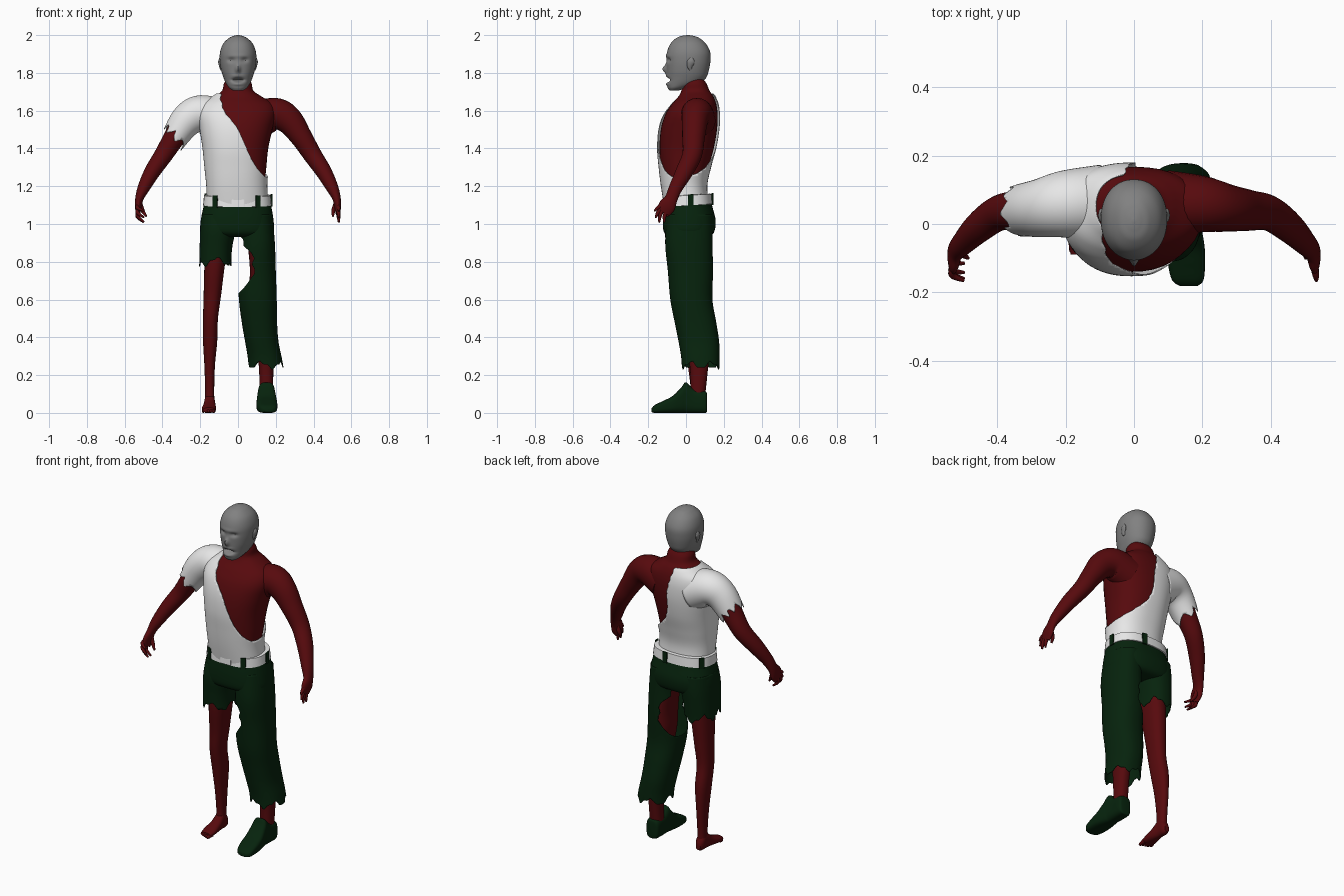
import bpy, bmesh
from math import sin, cos, pi, atan2, copysign, exp
from mathutils import Vector

cube = bpy.data.objects.get("Cube")
if cube:
    bpy.data.objects.remove(cube, do_unlink=True)


def material(name, color):
    mat = bpy.data.materials.new(name)
    mat.use_nodes = True
    mat.diffuse_color = (*color, 1)
    shader = mat.node_tree.nodes["Principled BSDF"]
    shader.inputs["Base Color"].default_value = (*color, 1)
    shader.inputs["Roughness"].default_value = 0.8
    return mat


red = material("dark red skin", (0.095, 0.003, 0.004))
green = material("dark green cloth", (0.002, 0.017, 0.004))
white = material("white cloth", (0.82, 0.82, 0.82))
grey = material("grey head", (0.22, 0.22, 0.22))
parts = []


def spline(rows, steps=6):
    """Smooth the rows of numbers with a Catmull-Rom spline."""
    out = []
    for i in range(len(rows) - 1):
        a, b, c, d = rows[max(i - 1, 0)], rows[i], rows[i + 1], rows[min(i + 2, len(rows) - 1)]
        for k in range(steps):
            t = k / steps
            out.append([q + t / 2 * (r - p + t * (2 * p - 5 * q + 4 * r - s + t * (3 * (q - r) + s - p)))
                        for p, q, r, s in zip(a, b, c, d)])
    return out + [list(rows[-1])]


def lerp_table(table, value):
    """Piecewise linear lookup in a table sorted by falling key."""
    for (k0, v0), (k1, v1) in zip(table, table[1:]):
        if value >= k1:
            return v0 + (v1 - v0) * min(1, (k0 - value) / (k0 - k1))
    return table[-1][1]


def zigzag(u):
    return abs((u % 1) * 2 - 1)


def trim(bm, keep):
    """Cut the surface where keep() is negative, sliding the border onto the cut."""
    bmesh.ops.triangulate(bm, faces=bm.faces[:])
    value = {v: keep(v.co) for v in bm.verts}
    moved = {}
    for v in bm.verts:
        if value[v] < 0:
            for e in v.link_edges:
                o = e.other_vert(v)
                if value[o] >= 0:
                    moved[v] = o.co.lerp(v.co, value[o] / (value[o] - value[v]))
    gone = [f for f in bm.faces if all(value[v] < 0 for v in f.verts)]
    for v, co in moved.items():
        v.co = co
    bmesh.ops.delete(bm, geom=gone, context="FACES")


def surface(name, rings, mat, keep=None, caps=True, shape=None):
    bm = bmesh.new()
    loops = [[bm.verts.new(p) for p in ring] for ring in rings]
    n = len(loops[0])
    for a, b in zip(loops, loops[1:]):
        for i in range(n):
            bm.faces.new((a[i], a[(i + 1) % n], b[(i + 1) % n], b[i]))
    if caps:
        bm.faces.new(loops[0])
        bm.faces.new(loops[-1])
    if keep:
        trim(bm, keep)
    if shape:
        for v in bm.verts:
            v.co = shape(v.co)
    bmesh.ops.recalc_face_normals(bm, faces=bm.faces[:])
    mesh = bpy.data.meshes.new(name)
    bm.to_mesh(mesh)
    bm.free()
    mesh.materials.append(mat)
    obj = bpy.data.objects.new(name, mesh)
    bpy.context.collection.objects.link(obj)
    parts.append(obj)
    return obj


def loft(name, rows, mat, n=40, power=2.3, along_y=False, steps=6, **options):
    """Rows are (level, x min, x max, depth min, depth max)."""
    rings = []
    for h, x0, x1, d0, d1 in spline(rows, steps):
        ring = []
        for i in range(n):
            c, s = cos(2 * pi * i / n), sin(2 * pi * i / n)
            x = (x0 + x1) / 2 + (x1 - x0) / 2 * copysign(abs(c) ** (2 / power), c)
            d = (d0 + d1) / 2 + (d1 - d0) / 2 * copysign(abs(s) ** (2 / power), s)
            ring.append((x, h, d) if along_y else (x, d, h))
        rings.append(ring)
    return surface(name, rings, mat, **options)


def tube(name, rows, mat, n=24, side=1, **options):
    """Rows are (x, y, z, thickness, breadth) along a limb."""
    path = spline(rows)
    rings = []
    for i, (x, y, z, ru, rv) in enumerate(path):
        t = Vector(path[min(i + 1, len(path) - 1)][:3]) - Vector(path[max(i - 1, 0)][:3])
        u = t.cross(Vector((0, 1, 0))).normalized()
        v = u.cross(t).normalized()
        ring = [Vector((x, y, z)) + u * ru * cos(2 * pi * k / n) + v * rv * sin(2 * pi * k / n) for k in range(n)]
        rings.append([Vector((p.x * side, p.y, p.z)) for p in ring])
    return surface(name, rings, mat, **options)


def grown(rows, e):
    return [(h, a - e, b + e, c - e, d + e) for h, a, b, c, d in rows]


# Torso and neck
torso = [(1.08, -.15, .15, -.1, .11), (1.2, -.155, .142, -.12, .1), (1.3, -.165, .15, -.132, .12),
         (1.4, -.175, .16, -.14, .147), (1.5, -.19, .182, -.133, .164), (1.58, -.2, .2, -.11, .167),
         (1.635, -.18, .185, -.075, .16), (1.675, -.125, .125, -.04, .145),
         (1.705, -.085, .082, -.025, .125), (1.745, -.074, .072, -.018, .108), (1.775, -.055, .055, 0, .085)]
loft("torso", torso, red)

# Torn shirt, cut along a diagonal on the front and the back
front_edge = [(1.72, -.11), (1.6, -.08), (1.5, 0), (1.4, .04), (1.3, .09), (1.25, .14), (1.2, .3)]
back_edge = [(1.72, -.04), (1.55, 0), (1.45, 0), (1.38, .02), (1.32, .08), (1.26, .15), (1.22, .3)]


def shirt_keep(p):
    back = min(1, max(0, (p.y + .03) / .1))
    edge = lerp_table(front_edge, p.z) * (1 - back) + lerp_table(back_edge, p.z) * back
    return min(edge + .008 * zigzag(p.z * 25) - p.x, 1.692 - p.z)


shirt = loft("torn_shirt", grown(torso[:-1], .013), white, n=80, keep=shirt_keep, caps=False)

# Arms, sleeve and hands
arm = [(.1, .062, 1.55, .1, .095), (.2, .058, 1.582, .086, .083), (.27, .047, 1.548, .074, .07),
       (.335, .04, 1.46, .058, .06), (.395, .032, 1.365, .049, .052), (.455, -.01, 1.275, .042, .046),
       (.5, -.055, 1.19, .032, .036), (.522, -.078, 1.135, .022, .034),
       (.528, -.1, 1.095, .018, .045), (.528, -.118, 1.06, .012, .036)]
fingers = [(-.125, 1.1, -.166, 1.07), (-.13, 1.085, -.16, 1.035), (-.125, 1.075, -.142, 1.01), (-.105, 1.07, -.115, 1.008)]
for side, label, curl in ((1, "left", .006), (-1, "right", -.03)):
    tube(label + "_arm", arm, red, side=side)
    for k, (y0, z0, y1, z1) in enumerate(fingers):
        tube(f"{label}_finger_{k + 1}",
             [(.528, y0, z0, .011, .011), (.532, (y0 + y1) / 2 - .004, (z0 + z1) / 2, .01, .01),
              (.528 + curl, y1, z1, .005, .005)], red, n=10, side=side)
    tube(label + "_thumb", [(.52, -.085, 1.11, .013, .013), (.505, -.088, 1.07, .011, .011),
                            (.5 + curl / 2, -.1, 1.04, .005, .005)], red, n=10, side=side)


def sleeve_keep(p):
    reach = -.75 * p.x - .66 * (p.z - 1.5)
    around = atan2(p.y - .05, p.z - 1.5 - (p.x + .33) * .9)
    return .246 + .045 * zigzag(around * 1.1 + .3) + .012 * zigzag(around * 2.7) - reach


sleeve = tube("torn_sleeve", [(*r[:3], r[3] + .014, r[4] + .016) for r in arm[:6]], white, n=48, side=-1,
              keep=sleeve_keep, caps=False)

# Head with brow, eye sockets, nose and open mouth
features = [(0, 1.82, .012, .022, -.022), (.036, 1.868, .018, .011, .013), (-.036, 1.868, .018, .011, .013),
            (0, 1.89, .05, .01, -.004), (0, 1.762, .028, .009, .03), (0, 1.785, .03, .008, -.004),
            (0, 1.74, .03, .008, -.006)]


def face_shape(p):
    if p.y < 0:
        for x, z, wide, tall, push in features:
            p.y += push * exp(-((p.x - x) / wide) ** 2 - ((p.z - z) / tall) ** 2) * min(1, -p.y / .06)
    return p


loft("head", [(1.708, -.03, .03, -.088, -.035), (1.722, -.048, .048, -.097, .01), (1.745, -.064, .064, -.1, .075),
              (1.775, -.077, .077, -.1, .107), (1.81, -.088, .088, -.102, .12), (1.86, -.096, .096, -.103, .129),
              (1.91, -.095, .095, -.1, .128), (1.955, -.078, .078, -.082, .105), (1.985, -.047, .047, -.05, .07),
              (1.996, -.022, .022, -.02, .04), (2, -.004, .004, .005, .015)],
     grey, n=96, power=2.15, steps=8, shape=face_shape)
for side, label in ((1, "left"), (-1, "right")):
    tube(label + "_ear", [(.088, .024, 1.815, .005, .006), (.092, .02, 1.835, .008, .014),
                          (.096, .026, 1.86, .009, .02), (.094, .028, 1.88, .004, .008)], grey, n=14, side=side)

# Trousers: hips, a torn short right leg and a long left leg
hips = [(1.15, -.172, .166, -.105, .125), (1.09, -.183, .177, -.115, .14), (1.02, -.197, .188, -.122, .157),
        (.96, -.198, .19, -.118, .15), (.935, -.17, .165, -.09, .125), (.93, -.13, .13, -.05, .08)]
loft("trouser_hips", hips, green, power=2.5)


def short_keep(p):
    a = atan2(p.y - .015, p.x + .12)
    return p.z - .765 - .05 * zigzag(a * .8 + .2) - .018 * zigzag(a * 2.2)


tear = [(.95, -.1), (.93, .03), (.88, .03), (.86, .06), (.82, .09), (.79, .07), (.75, .095), (.7, .06),
        (.66, .03), (.62, -.01), (.6, -.1)]


def long_keep(p):
    a = atan2(p.y - .08, p.x - .15)
    hem = p.z - .225 - .04 * zigzag(a * .8 + .5) - .015 * zigzag(a * 2)
    return min(hem, p.x - lerp_table(tear, p.z))


short_leg = loft("short_trouser_leg", [(1.05, -.192, -.005, -.1, .14), (.97, -.2, -.012, -.112, .142),
                 (.88, -.203, -.03, -.105, .135), (.8, -.205, -.035, -.1, .13), (.72, -.207, -.03, -.1, .13)],
                 green, n=72, keep=short_keep, caps=False)
long_leg = loft("long_trouser_leg", [(1.05, .005, .182, -.1, .14), (.9, .012, .195, -.11, .14),
                (.75, .0, .2, -.096, .143), (.6, .005, .205, -.083, .14), (.48, .02, .207, -.06, .16),
                (.38, .037, .214, -.04, .175), (.29, .052, .232, -.025, .178), (.19, .058, .25, -.02, .178)],
                green, n=72, steps=10, keep=long_keep, caps=False)
for cloth in (shirt, sleeve, short_leg, long_leg):
    cloth.modifiers.new("cloth", "SOLIDIFY").thickness = 0.004


# Belt, raised toward the back, with loops and a buckle
def tilt(p):
    return Vector((p.x, p.y, p.z + .06 * (p.y + .1)))


belt = [(1.09, -.178, .172, -.11, .134), (1.092, -.185, .178, -.118, .142),
        (1.145, -.18, .173, -.114, .136), (1.147, -.172, .166, -.106, .128)]
loft("belt", belt, white, power=2.5, steps=1, shape=tilt)
for k, degrees in enumerate((3, 80, 150, 234, 302)):
    a = degrees * pi / 180
    c, s = cos(a), sin(a)
    x = -.003 + .181 * copysign(abs(c) ** .8, c)
    y = .012 + .13 * copysign(abs(s) ** .8, s)
    out = Vector((c / .18, s / .13, 0)).normalized() * .004
    across = Vector((-out.y, out.x, 0)) * 3.5
    base = [Vector((x, y, 0)) + i * out + j * across for i, j in ((1, 1), (1, -1), (-1, -1), (-1, 1))]
    surface(f"belt_loop_{k + 1}", [[p + Vector((0, 0, z)) for p in base] for z in (1.085, 1.15)], green, shape=tilt)
loft("buckle", [(1.095, -.035, .035, -.123, -.11), (1.142, -.035, .035, -.12, -.106)], white, power=8,
     steps=1, shape=tilt)

# Bare legs
loft("right_leg", [(1, -.17, -.04, -.07, .1), (.78, -.178, -.07, -.065, .095), (.62, -.182, -.09, -.045, .085),
                   (.5, -.185, -.106, -.035, .08), (.38, -.185, -.11, -.012, .1), (.25, -.178, -.122, .01, .1),
                   (.12, -.174, -.126, .025, .09), (.04, -.176, -.124, .02, .09)], red)
loft("left_leg", [(1, .04, .17, -.07, .115), (.78, .062, .177, -.065, .125), (.65, .062, .177, -.05, .12),
                  (.5, .09, .175, -.035, .1), (.35, .1, .188, .005, .125), (.22, .112, .187, .022, .115),
                  (.08, .112, .185, .025, .1)], red)

# Bare right foot and toes
loft("right_foot", [(-.09, -.185, -.122, .002, .028), (-.05, -.192, -.116, 0, .042), (0, -.184, -.118, 0, .066),
                    (.045, -.178, -.122, 0, .1), (.08, -.176, -.124, 0, .085), (.1, -.165, -.135, .008, .05)],
     red, along_y=True)
for k in range(5):
    x, tip, r = -.13 - .0135 * k, -.108 + .006 * k, .011 - .001 * k
    loft(f"toe_{k + 1}", [(tip, x - .002, x + .002, .006, .01), (tip + .006, x - r * .8, x + r * .8, .001, .018),
                          (-.06, x - r, x + r, 0, .022)], red, n=10, along_y=True)

# Left shoe
loft("left_shoe", [(-.182, .135, .185, .004, .025), (-.165, .112, .203, 0, .042), (-.12, .1, .208, 0, .064),
                   (-.07, .098, .207, 0, .09), (-.025, .102, .2, 0, .135), (0, .106, .195, 0, .162),
                   (.04, .108, .192, 0, .128), (.09, .11, .192, 0, .118), (.108, .118, .186, .002, .11),
                   (.112, .135, .17, .02, .09)], green, power=3.3, along_y=True)

bpy.ops.object.select_all(action="DESELECT")
for obj in parts:
    obj.select_set(True)
bpy.context.view_layer.objects.active = parts[0]
bpy.ops.object.shade_smooth_by_angle(angle=pi / 4)
